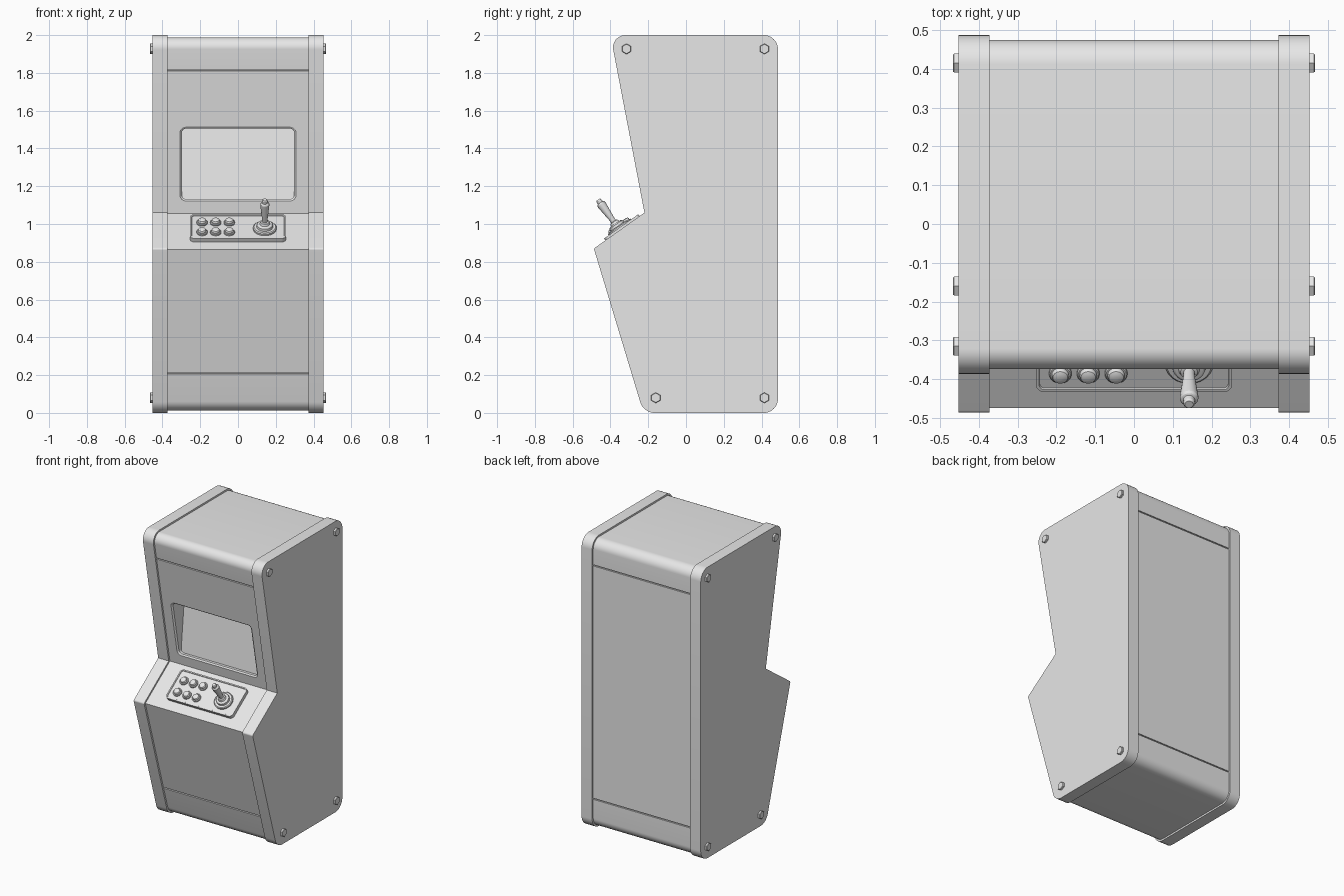
import bpy, bmesh, math
from mathutils import Vector, Matrix

cube = bpy.data.objects.get("Cube")
if cube:
    bpy.data.objects.remove(cube, do_unlink=True)

grey = bpy.data.materials.new("plain_grey")
grey.use_nodes = True
grey.diffuse_color = (0.8, 0.8, 0.8, 1)
grey.node_tree.nodes["Principled BSDF"].inputs["Base Color"].default_value = (0.8, 0.8, 0.8, 1)


def smooth(ob):
    bpy.ops.object.select_all(action='DESELECT')
    ob.select_set(True)
    bpy.context.view_layer.objects.active = ob
    bpy.ops.object.shade_smooth_by_angle(angle=math.radians(30))


def loft(name, rings, matrix=Matrix()):
    """Skin a list of equal rings of points and cap both ends."""
    bm = bmesh.new()
    loops = [[bm.verts.new(matrix @ Vector(p)) for p in ring] for ring in rings]
    n = len(loops[0])
    for a, b in zip(loops, loops[1:]):
        for i in range(n):
            bm.faces.new((a[i], a[(i + 1) % n], b[(i + 1) % n], b[i]))
    bm.faces.new(loops[0][::-1])
    bm.faces.new(loops[-1])
    bmesh.ops.recalc_face_normals(bm, faces=bm.faces)
    mesh = bpy.data.meshes.new(name)
    bm.to_mesh(mesh)
    bm.free()
    mesh.materials.append(grey)
    ob = bpy.data.objects.new(name, mesh)
    bpy.context.collection.objects.link(ob)
    smooth(ob)
    return ob


def rounded(points, radii, steps=8):
    """Round the corners of a 2D polygon."""
    out = []
    for i, (p, r) in enumerate(zip(points, radii)):
        if r == 0:
            out.append(p)
            continue
        a = (points[i - 1] - p).normalized()
        b = (points[(i + 1) % len(points)] - p).normalized()
        half = a.angle(b) / 2
        centre = p + (a + b).normalized() * r / math.sin(half)
        t = r / math.tan(half)
        start, end = p + a * t - centre, p + b * t - centre
        out += [centre + start.lerp(end, k / steps).normalized() * r for k in range(steps + 1)]
    return out


def inset(points, d):
    """Offset a counter-clockwise polygon inwards."""
    out = []
    for i, p in enumerate(points):
        e1 = (p - points[i - 1]).normalized()
        e2 = (points[(i + 1) % len(points)] - p).normalized()
        n1, n2 = Vector((-e1.y, e1.x)), Vector((-e2.y, e2.x))
        out.append(p + (n1 + n2) * d / (1 + n1.dot(n2)))
    return out


def grooved(points, levels, half=0.004, depth=0.008):
    """Notch the outline wherever it crosses one of the heights."""
    out = []
    for i, p in enumerate(points):
        q = points[(i + 1) % len(points)]
        out.append(p)
        e = (q - p).normalized()
        n = Vector((-e.y, e.x))
        for z in sorted(levels, reverse=q.y < p.y):
            if min(p.y, q.y) < z < max(p.y, q.y):
                c = p.lerp(q, (z - p.y) / (q.y - p.y))
                out += [c - e * half, c - e * half + n * depth,
                        c + e * half + n * depth, c + e * half]
    return out


def rect(x0, x1, y0, y1, r):
    corners = [Vector(c) for c in ((x0, y0), (x1, y0), (x1, y1), (x0, y1))]
    return rounded(corners, [r] * 4, 6)


def prism(name, outline, x0, x1):
    return loft(name, [[(x, p.x, p.y) for p in outline] for x in (x0, x1)])


def lathe(name, profile, matrix, sides=24):
    rings = [[(r * math.cos(k * math.tau / sides), r * math.sin(k * math.tau / sides), h)
              for k in range(sides)] for r, h in profile]
    return loft(name, rings, matrix)


# Cabinet side outline, as (y, z)
corners = [Vector(c) for c in ((-0.40, 2), (-0.22, 1.06), (-0.488, 0.87),
                               (-0.225, 0), (0.487, 0), (0.487, 2))]
radii = [0.065, 0, 0.012, 0.08, 0.075, 0.075]
side_outline = rounded(corners, radii)
inner = inset(corners, 0.012)
body_outline = grooved(rounded(inner, [max(r - 0.012, 0) for r in radii]), (0.21, 1.815))

# Side panels with hexagonal bolts
for side, s in (("left", 1), ("right", -1)):
    prism(side + "_side_panel", side_outline, s * 0.373, s * 0.453)
    for i, (y, z) in enumerate(((-0.315, 1.927), (0.415, 1.927), (0.415, 0.08), (-0.16, 0.08))):
        m = Matrix.Translation((s * 0.45, y, z)) @ Matrix.Rotation(s * math.pi / 2, 4, 'Y')
        lathe(f"{side}_bolt_{i + 1}", [(0.028, 0), (0.028, 0.014), (0.025, 0.017)], m, 6)

# Cabinet body between the panels
body = prism("cabinet_body", body_outline, -0.38, 0.38)


# Screen recess: bevelled mouth, straight walls, upright screen at the back
def mouth_y(z):
    return inner[1].x + (z - inner[1].y) * (inner[0].x - inner[1].x) / (inner[0].y - inner[1].y)


def screen_y(z):
    return -0.195 + (z - 1.125) * 0.1


wide = rect(-0.307, 0.307, 1.122, 1.515, 0.03)
tight = rect(-0.297, 0.297, 1.132, 1.505, 0.022)
cutter = loft("screen_cutter", [
    [(p.x, mouth_y(p.y) - 0.05, p.y) for p in wide],
    [(p.x, mouth_y(p.y), p.y) for p in wide],
    [(p.x, mouth_y(p.y) + 0.008, p.y) for p in tight],
    [(p.x, screen_y(p.y), p.y) for p in tight]])
cut = body.modifiers.new("screen_recess", 'BOOLEAN')
cut.object = cutter
cut.solver = 'EXACT'
bpy.context.view_layer.objects.active = body
bpy.ops.object.modifier_apply(modifier=cut.name)
bpy.data.objects.remove(cutter, do_unlink=True)
smooth(body)

# Frame of the sloping control deck: x across, y up the slope, z outwards
low, high = corners[2], corners[1]
u = (high - low).normalized()
deck = Matrix(((1, 0, 0, 0), (0, u.x, -u.y, low.x), (0, u.y, u.x, low.y), (0, 0, 0, 1)))

# Control plate with a slim raised rim
plate = [(0, -0.016), (0, 0.012), (0.008, 0.012), (0.010, 0.008)]
loft("control_plate", [
    [(p.x, p.y, h) for p in rect(-0.253 + d, 0.253 - d, 0.075 + d, 0.297 - d, 0.024 - d)]
    for d, h in plate], deck)

# Two rows of three push buttons
button = [(0.029, 0), (0.029, 0.009), (0.026, 0.012), (0.022, 0.012), (0.022, 0.019),
          (0.019, 0.024), (0.012, 0.027), (0.004, 0.028)]
for row, s in enumerate((0.134, 0.222)):
    for col in range(3):
        lathe(f"button_{row + 1}_{col + 1}", button,
              deck @ Matrix.Translation((-0.19 + 0.072 * col, s, 0.006)))

# Joystick base and handle
stick = deck @ Matrix.Translation((0.142, 0.168, 0.006))
lathe("joystick_base", [(0.062, 0), (0.062, 0.012), (0.057, 0.017), (0.044, 0.017),
                        (0.042, 0.03), (0.036, 0.035), (0.027, 0.036), (0.022, 0.048),
                        (0.012, 0.052)], stick)
lathe("joystick_handle", [(0.014, 0.03), (0.015, 0.07), (0.024, 0.155), (0.024, 0.164),
                          (0.020, 0.17), (0.015, 0.172), (0.015, 0.186), (0.011, 0.192)], stick)
